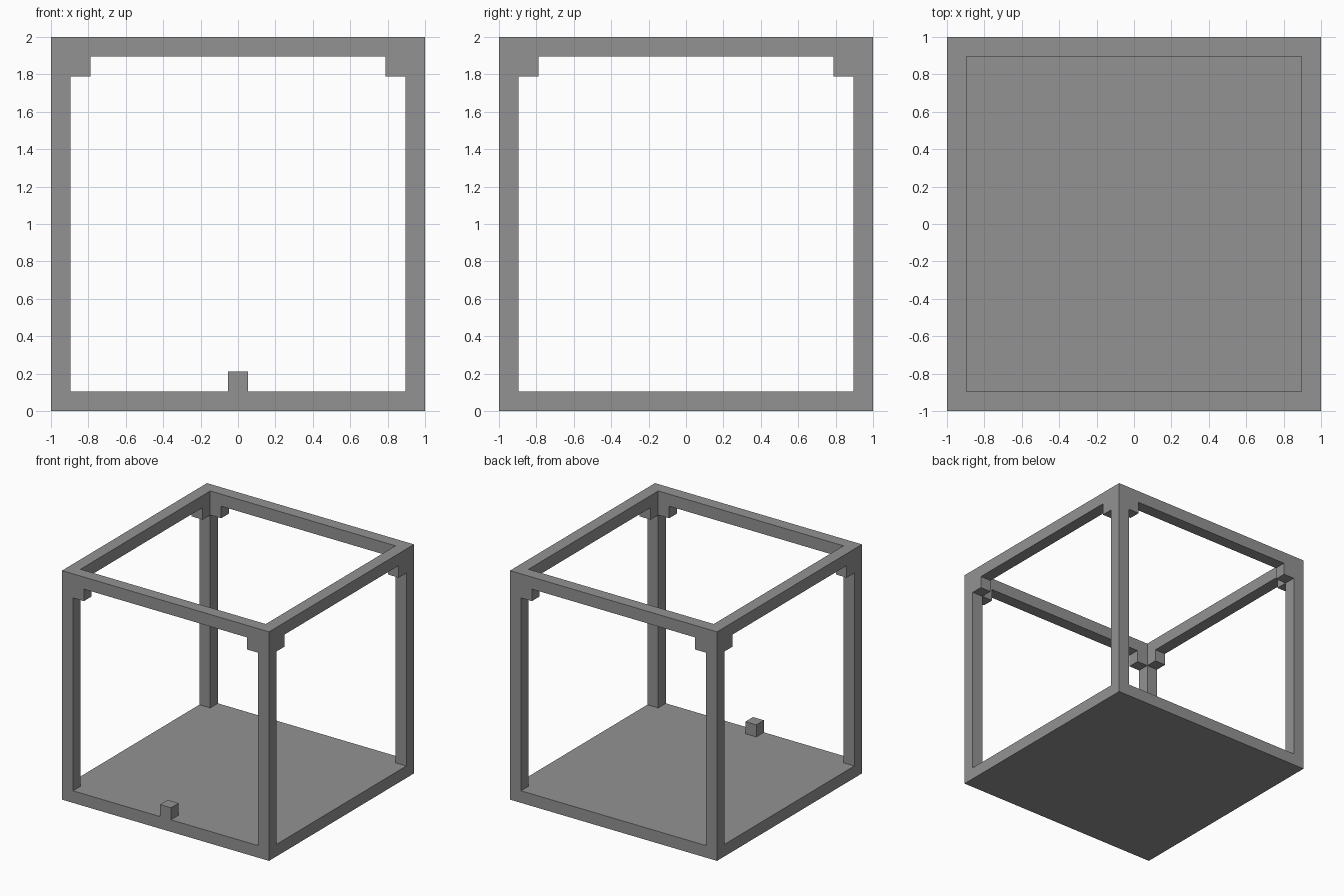
import bpy
import bmesh
from mathutils import Vector

if "Cube" in bpy.data.objects:
    bpy.data.objects.remove(bpy.data.objects["Cube"], do_unlink=True)

U = 2 / 19            # beam thickness: the cube is nineteen units wide
INNER = 1 - U         # inner edge of the frame
MID = 1 - U / 2       # centre line of the beams

grey = bpy.data.materials.new("mid_grey")
grey.use_nodes = True
colour = (0.29, 0.29, 0.29, 1)
grey.diffuse_color = colour
grey.node_tree.nodes["Principled BSDF"].inputs["Base Color"].default_value = colour


def box(name, centre, size):
    bm = bmesh.new()
    bmesh.ops.create_cube(bm, size=1)
    bmesh.ops.scale(bm, vec=Vector(size), verts=bm.verts)
    bmesh.ops.translate(bm, vec=Vector(centre), verts=bm.verts)
    mesh = bpy.data.meshes.new(name)
    bm.to_mesh(mesh)
    bm.free()
    mesh.materials.append(grey)
    bpy.context.collection.objects.link(bpy.data.objects.new(name, mesh))


# Floor slab and the small block at the middle of its front edge
box("floor", (0, 0, U / 2), (2, 2, U))
box("front_block", (0, -MID, 1.5 * U), (U, U, U))

SIDES = (("left", 1), ("right", -1))
ENDS = (("front", -1), ("back", 1))

# Top rim: full-length front and back beams with side beams between them
for end, sy in ENDS:
    box(f"{end}_top_beam", (0, sy * MID, 2 - U / 2), (2, U, U))
for side, sx in SIDES:
    box(f"{side}_top_beam", (sx * MID, 0, 2 - U / 2), (U, 2 * INNER, U))

# Corner posts, each with two brackets under the rim
BRACKET_Z = 2 - 1.5 * U
for side, sx in SIDES:
    for end, sy in ENDS:
        corner = f"{end}_{side}"
        box(f"{corner}_post", (sx * MID, sy * MID, 1), (U, U, 2 * INNER))
        box(f"{corner}_bracket_across", (sx * (MID - U), sy * MID, BRACKET_Z), (U, U, U))
        box(f"{corner}_bracket_along", (sx * MID, sy * (MID - U), BRACKET_Z), (U, U, U))
